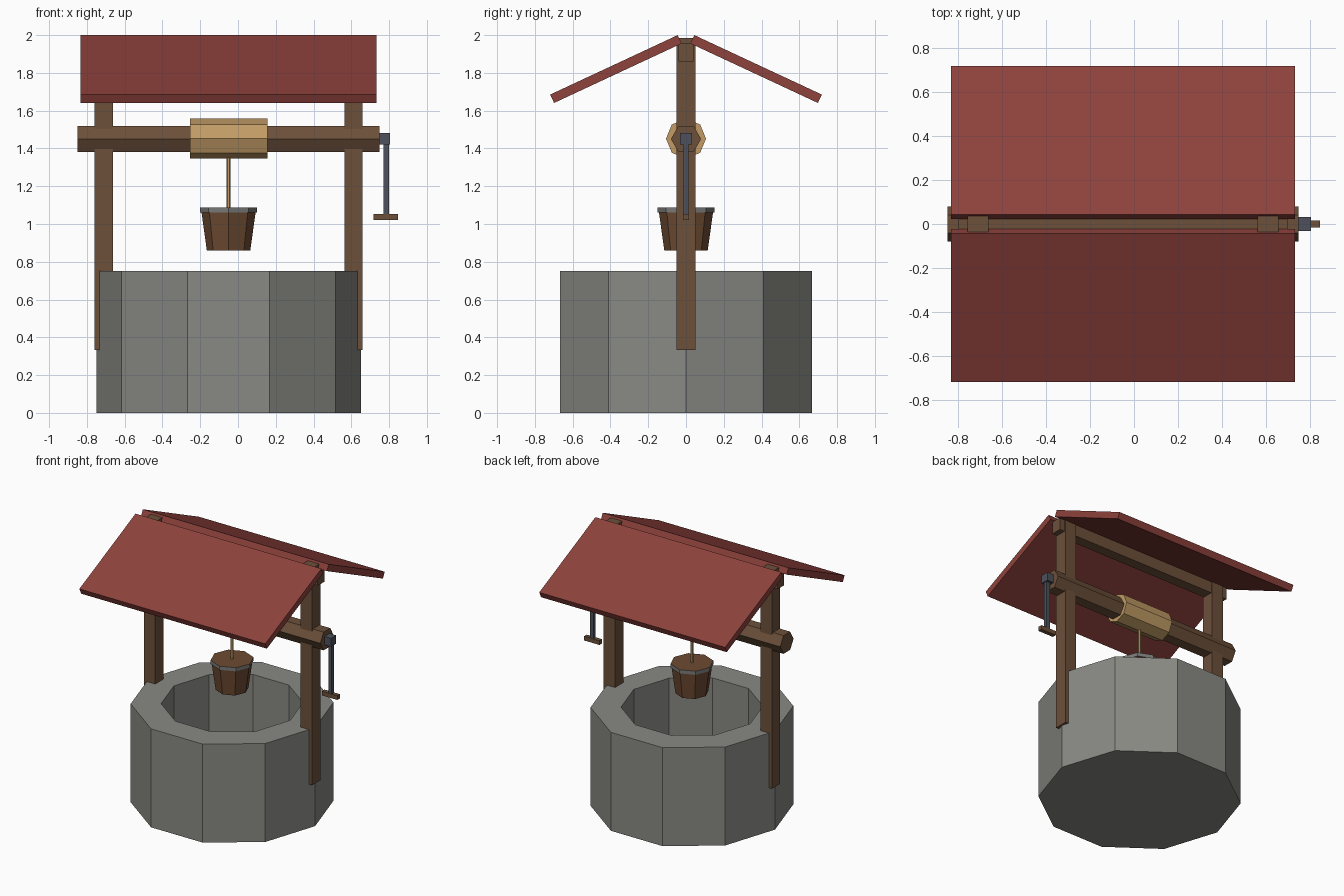
import bpy, math
from mathutils import Matrix, Vector

if "Cube" in bpy.data.objects:
    bpy.data.objects.remove(bpy.data.objects["Cube"])

CX = -0.05  # axis of the well; the crank sticks out on +x


def mat(name, rgb):
    m = bpy.data.materials.new(name)
    m.diffuse_color = (*rgb, 1)
    m.use_nodes = True
    m.node_tree.nodes["Principled BSDF"].inputs["Base Color"].default_value = m.diffuse_color
    return m


STONE = mat("stone", (0.25, 0.25, 0.23))
WOOD = mat("wood", (0.15, 0.08, 0.042))
ROOF = mat("roof_red", (0.27, 0.054, 0.045))
ROPE = mat("rope_tan", (0.54, 0.33, 0.13))
IRON = mat("iron", (0.075, 0.082, 0.105))
BUCKET = mat("bucket_wood", (0.155, 0.07, 0.033))
BAND = mat("bucket_band", (0.19, 0.19, 0.185))


def mesh(name, verts, faces, material):
    me = bpy.data.meshes.new(name)
    me.from_pydata(verts, [], faces)
    me.materials.append(material)
    ob = bpy.data.objects.new(name, me)
    bpy.context.collection.objects.link(ob)
    return ob


def box(name, lo, hi, material):
    """Box between two opposite corners."""
    v = [(x, y, z) for x in (lo[0], hi[0]) for y in (lo[1], hi[1]) for z in (lo[2], hi[2])]
    f = [(0, 1, 3, 2), (4, 6, 7, 5), (0, 4, 5, 1), (2, 3, 7, 6), (0, 2, 6, 4), (1, 5, 7, 3)]
    return mesh(name, v, f, material)


def lathe(name, profile, sides, material, axis='Z', origin=(0, 0, 0)):
    """Flat-sided solid from (radius, height) rings, capped at both ends."""
    turn = Matrix.Rotation(math.pi / 2, 3, 'Y') if axis == 'X' else Matrix.Identity(3)
    v, f = [], []
    for r, h in profile:
        for i in range(sides):
            a = math.tau * i / sides
            v.append(turn @ Vector((r * math.cos(a), r * math.sin(a), h)) + Vector(origin))
    for k in range(len(profile) - 1):
        for i in range(sides):
            j = (i + 1) % sides
            f.append((k * sides + i, k * sides + j, (k + 1) * sides + j, (k + 1) * sides + i))
    f.append(tuple(reversed(range(sides))))
    f.append(tuple(range((len(profile) - 1) * sides, len(profile) * sides)))
    return mesh(name, v, f, material)


# Stone wall with a deep shaft
lathe("well_wall", [(0.70, 0), (0.70, 0.75), (0.49, 0.75), (0.49, 0.05)], 10, STONE,
      origin=(CX, 0, 0))

# Posts and ridge beam
for side, label in ((-1, "left"), (1, "right")):
    x = CX + side * 0.661
    box(label + "_post", (x - 0.048, -0.05, 0.333), (x + 0.048, 0.05, 1.985), WOOD)
box("ridge_beam", (CX - 0.75, -0.04, 1.86), (CX + 0.75, 0.04, 1.955), WOOD)

# Two sloping roof slabs, open at the ridge
a = math.radians(25)
down = Vector((0, math.cos(a), -math.sin(a))) * 0.745
inward = Vector((0, -math.sin(a), -math.cos(a))) * 0.049
top = Vector((0, 0.044, 2.0))
section = [top, top + down, top + down + inward, top + inward]
for side, label in ((-1, "front"), (1, "back")):
    v = [(x, side * p.y, p.z) for x in (CX - 0.783, CX + 0.783) for p in section]
    f = [(3, 2, 1, 0), (4, 5, 6, 7)] + [(i, (i + 1) % 4, (i + 1) % 4 + 4, i + 4) for i in range(4)]
    if side > 0:
        f = [tuple(reversed(q)) for q in f]
    slab = mesh(label + "_roof", v, [tuple(reversed(q)) for q in f], ROOF)

# Hexagonal axle (corners towards front and back) and rope drum
axle = lathe("axle", [(0.08, -0.80), (0.08, 0.80)], 6, WOOD)
axle.data.transform(Matrix.Translation((CX, 0, 1.45)) @ Matrix.Rotation(math.pi / 2, 4, 'Y')
                    @ Matrix.Rotation(math.pi / 2, 4, 'Z'))
lathe("rope_drum", [(0.106, -0.205), (0.106, 0.205)], 8, ROPE, 'X', (CX, 0, 1.452))
lathe("rope", [(0.011, 1.06), (0.011, 1.40)], 6, ROPE, origin=(CX, 0, 0))

# Bucket and its metal band
bucket = lathe("bucket", [(0.115, 0.86), (0.143, 1.06), (0.15, 1.06), (0.15, 1.088)], 8, BUCKET,
               origin=(CX, 0, 0))
bucket.data.materials.append(BAND)
for p in bucket.data.polygons:
    if p.center.z > 1.05 and p.normal.z < 0.5:
        p.material_index = 1

# Crank
box("crank_hub", (0.745, -0.031, 1.42), (0.806, 0.031, 1.483), IRON)
box("crank_arm", (0.77, -0.013, 1.03), (0.799, 0.013, 1.43), IRON)
box("crank_handle", (0.718, -0.016, 1.02), (0.848, 0.016, 1.052), WOOD)

# Consistent outward normals
import bmesh
for ob in bpy.context.collection.objects:
    bm = bmesh.new()
    bm.from_mesh(ob.data)
    bmesh.ops.recalc_face_normals(bm, faces=bm.faces)
    bm.to_mesh(ob.data)
    bm.free()
